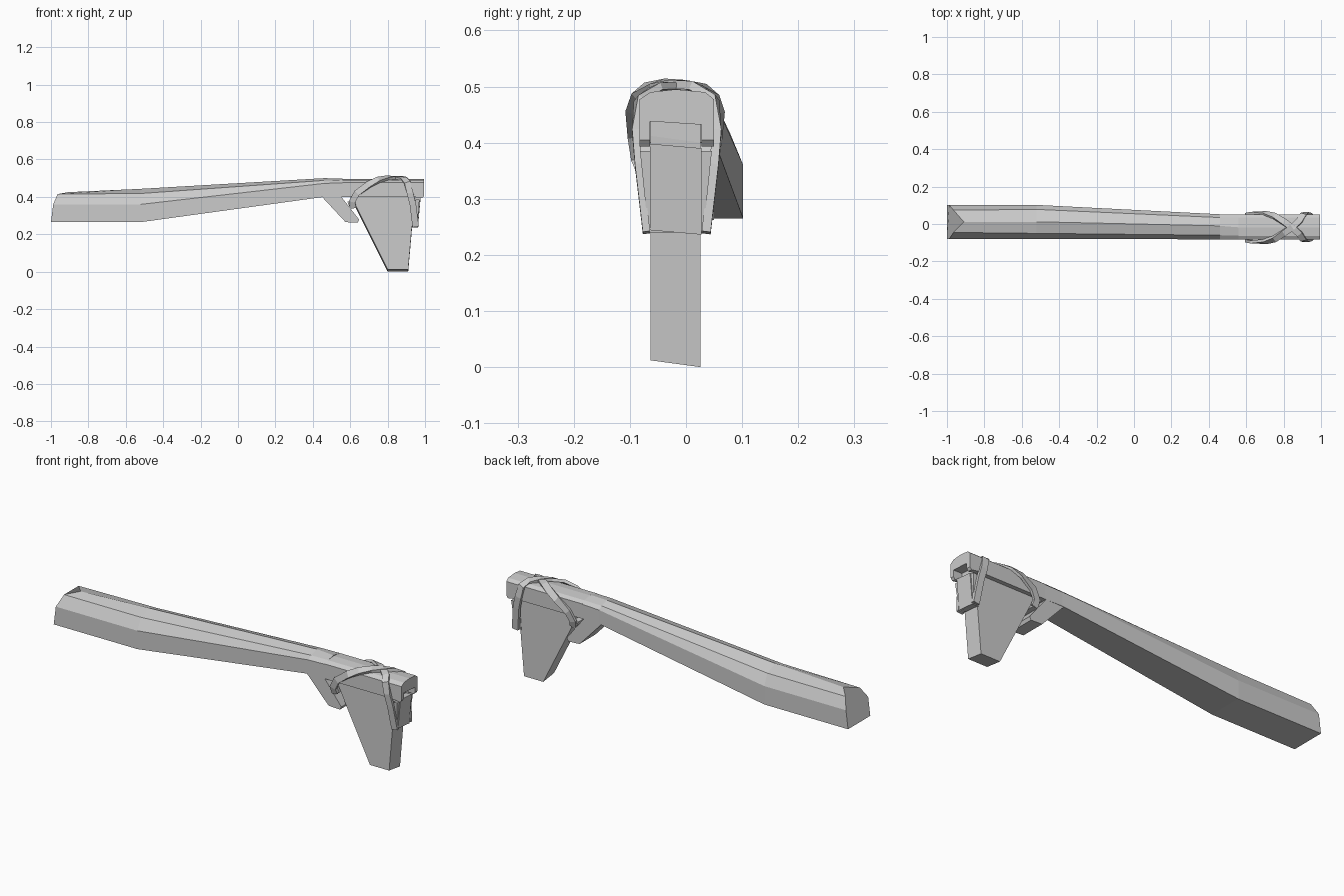
import bpy, bmesh
from mathutils import Vector

if "Cube" in bpy.data.objects:
    bpy.data.objects.remove(bpy.data.objects["Cube"])

CY = -0.018  # centre line of the head in y


def loft(name, rings, closed=False):
    """Skin matching rings of points; cap the ends unless the loop is closed."""
    bm = bmesh.new()
    rows = [[bm.verts.new(p) for p in r] for r in rings]
    n = len(rows[0])
    pairs = list(zip(rows, rows[1:]))
    if closed:
        pairs.append((rows[-1], rows[0]))
    for a, b in pairs:
        for i in range(n):
            j = (i + 1) % n
            bm.faces.new((a[i], a[j], b[j], b[i]))
    if not closed:
        bm.faces.new(rows[0])
        bm.faces.new(rows[-1])
    bmesh.ops.recalc_face_normals(bm, faces=bm.faces)
    me = bpy.data.meshes.new(name)
    bm.to_mesh(me)
    bm.free()
    ob = bpy.data.objects.new(name, me)
    bpy.context.collection.objects.link(ob)
    return ob


def prism(name, profile, y0, y1, skew=0.0):
    """Extrude an x-z profile along y, optionally dropping the far side."""
    return loft(name, [[(x, y0, z + skew) for x, z in profile],
                       [(x, y1, z) for x, z in profile]])


def arch(x, y0, y1, zb, zs, zc, zt, inset, ridge, lean=(0, 0, 0)):
    """Seven-sided handle section: flat base, upright sides, faceted top."""
    s, c, t = lean
    return [(x, y1, zb), (x, y0, zb), (x + s, y0, zs), (x + c, y0 + inset, zc),
            (x + t, ridge, zt), (x + c, y1 - inset * 0.8, zc), (x + s, y1, zs)]


# Handle, with a sloping rounded-off butt
loft("handle", [
    arch(-1.0, -0.08, 0.102, 0.265, 0.36, 0.415, 0.425, 0.035, 0.012, (0.012, 0.035, 0.09)),
    arch(-0.52, -0.08, 0.102, 0.265, 0.36, 0.418, 0.443, 0.03, 0.012),
    arch(0.46, -0.082, 0.052, 0.40, 0.472, 0.488, 0.50, 0.022, -0.01),
    arch(0.56, -0.082, 0.05, 0.40, 0.475, 0.49, 0.498, 0.02, CY),
])


# Head of the handle, slotted underneath for the blade
def head_section(x, zb):
    ring = arch(x, -0.083, 0.05, zb, 0.477, 0.49, 0.495, 0.02, CY)
    slot = [(x, -0.064, zb), (x, -0.064, 0.438), (x, 0.028, 0.432), (x, 0.028, zb)]
    return ring[1:] + ring[:1] + slot[::-1]


loft("slotted_head", [head_section(0.56, 0.40), head_section(0.94, 0.40),
                      head_section(0.985, 0.393), head_section(0.995, 0.405)])

# Hook behind the blade
prism("lashing_hook", [(0.44, 0.41), (0.575, 0.265), (0.64, 0.262),
                       (0.648, 0.278), (0.545, 0.41)], -0.08, 0.05)

# Tapered blade
prism("blade", [(0.585, 0.437), (0.60, 0.40), (0.80, 0.0), (0.91, 0.0),
                (0.945, 0.40), (0.945, 0.437)], -0.063, 0.026, 0.012)

# Small wedge in front of the blade
prism("front_wedge", [(0.925, 0.236), (0.962, 0.236), (0.976, 0.39), (0.935, 0.39)],
      -0.064, 0.028, 0.008)


# Crossed lashing straps: from the hook gap, over the head, down the blade
def strap(name, side, lift):
    path = [(0.615, -0.058, 0.345), (0.61, -0.068, 0.375), (0.635, -0.074, 0.42),
            (0.70, -0.073, 0.465), (0.75, -0.06, 0.488), (0.80, -0.03, 0.498),
            (0.845, 0.0, 0.500), (0.885, 0.035, 0.494), (0.905, 0.063, 0.475),
            (0.92, 0.069, 0.42), (0.935, 0.064, 0.36), (0.95, 0.05, 0.24)]
    pts = [Vector((x, CY + side * y, z)) for x, y, z in path]
    rings = []
    for i, p in enumerate(pts):
        along = (pts[min(i + 1, len(pts) - 1)] - pts[max(i - 1, 0)]).normalized()
        out = Vector((0, p.y - CY, max(p.z - 0.445, 0) * 1.6))
        out = (out - along * out.dot(along)).normalized()
        wide = along.cross(out) * 0.017
        top, low = out * (0.010 + lift), out * -0.004
        rings.append([p + wide + low, p + wide + top, p - wide + top, p - wide + low])
    return loft(name, rings)


strap("lashing_strap_a", 1, 0.002)
strap("lashing_strap_b", -1, -0.001)

# Short ties where the straps pass behind the hook and in front of the blade
prism("rear_tie", [(0.60, 0.335), (0.625, 0.34), (0.61, 0.38), (0.585, 0.375)],
      -0.083, 0.048)
loft("front_tie", [[(x, y0, z), (x, y1, z), (x + 0.02, y1, z), (x + 0.02, y0, z)]
                   for x, y0, y1, z in ((0.938, -0.067, 0.031, 0.24),
                                        (0.95, -0.082, 0.046, 0.385))])
